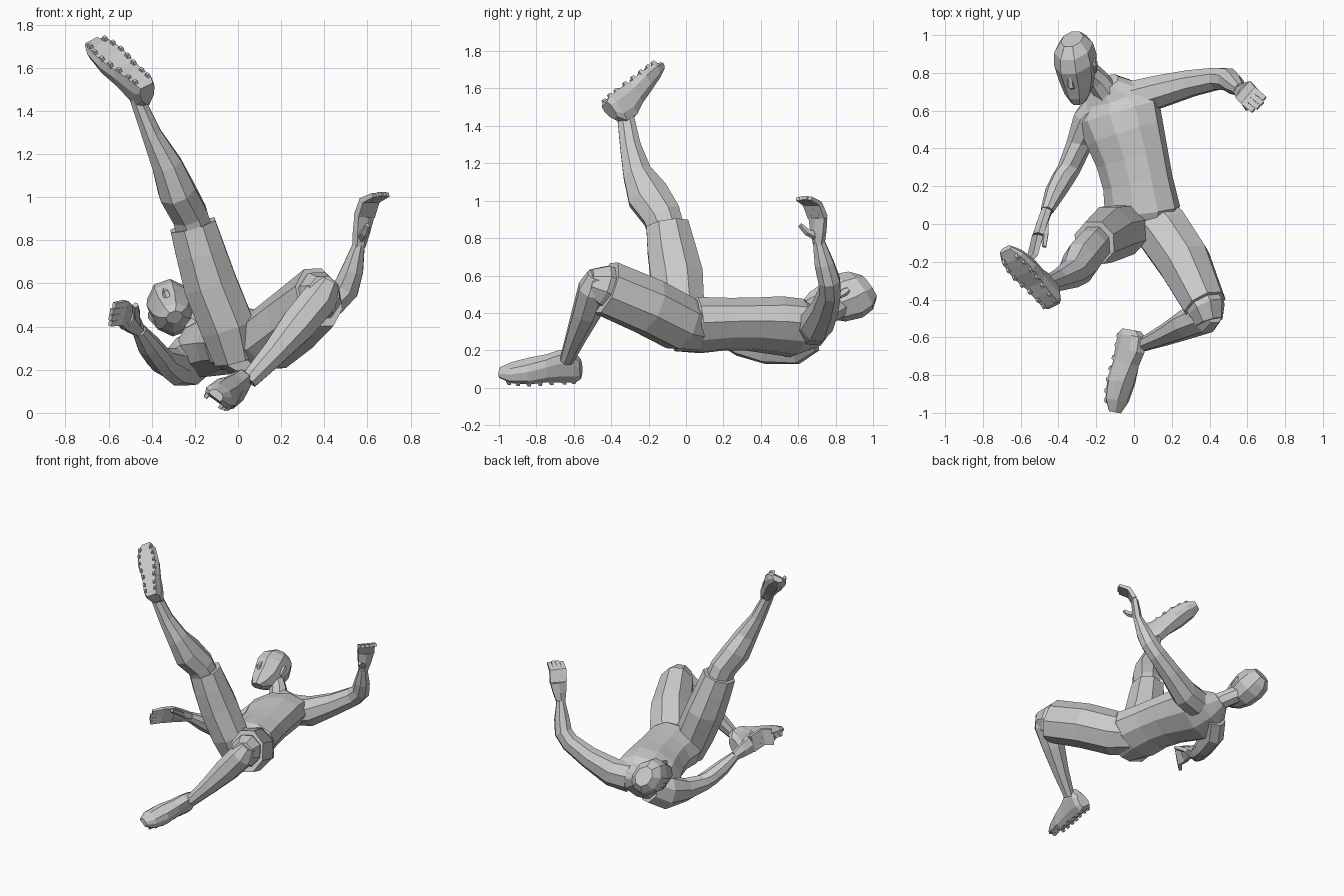
import bpy, bmesh, math
from mathutils import Vector as V


def mesh_object(name, bm):
    bmesh.ops.recalc_face_normals(bm, faces=bm.faces[:])
    me = bpy.data.meshes.new(name)
    bm.to_mesh(me)
    bm.free()
    ob = bpy.data.objects.new(name, me)
    bpy.context.collection.objects.link(ob)
    return ob


def skin(bm, rings):
    """Join rings of points with quads and cap both ends."""
    vs = [[bm.verts.new(p) for p in r] for r in rings]
    n = len(vs[0])
    for a, b in zip(vs, vs[1:]):
        for i in range(n):
            j = (i + 1) % n
            bm.faces.new((a[i], a[j], b[j], b[i]))
    bm.faces.new(vs[0])
    bm.faces.new(vs[-1])


def tube(bm, stations, axis, n=8):
    """stations: (x, y, z, half width along axis, half depth)."""
    pts = [V(s[:3]) for s in stations]
    rings = []
    for i, s in enumerate(stations):
        t = (pts[min(i + 1, len(pts) - 1)] - pts[max(i - 1, 0)]).normalized()
        a = V(axis)
        a = (a - t * a.dot(t) * 0.7).normalized()
        b = t.cross(a).normalized()
        rings.append([pts[i] + a * s[3] * math.cos(k) + b * s[4] * math.sin(k)
                      for k in [(j + 0.5) * math.tau / n for j in range(n)]])
    skin(bm, rings)


def limb(name, stations, axis, n=8):
    bm = bmesh.new()
    tube(bm, stations, axis, n)
    return mesh_object(name, bm)


def shoe(name, heel, fwd, up):
    bm = bmesh.new()
    heel, f = V(heel), V(fwd).normalized()
    u = V(up)
    u = (u - f * u.dot(f)).normalized()
    s = f.cross(u)
    outline = [(-.85, 0), (.85, 0), (1.05, .3), (.85, .75), (.45, 1), (-.45, 1), (-.85, .75), (-1.05, .3)]
    rows = [(-.01, .04, .015, .11), (.02, .055, 0, .16), (.1, .056, 0, .165), (.17, .06, .006, .135),
            (.27, .074, 0, .108), (.37, .066, .004, .08), (.435, .035, .02, .055)]
    skin(bm, [[heel + f * d + s * w * a + u * (lo + (hi - lo) * h) for a, h in outline]
              for d, w, lo, hi in rows])
    # studs along both edges of the sole
    for d, w in ((.03, .036), (.08, .038), (.15, .042), (.21, .05), (.27, .055), (.33, .052), (.38, .042)):
        for side in (-w, w):
            c = heel + f * d + s * side
            tube(bm, [(*(c + u * .01), .022, .014), (*(c - u * .013), .012, .01)], f, 4)
    return mesh_object(name, bm)


def hand(name, wrist, knuckle, mid, tip, axis, thumb):
    bm = bmesh.new()
    w, k, m, t = map(V, (wrist, knuckle, mid, tip))
    a = V(axis).normalized()
    tube(bm, [(*w, .034, .03), (*w.lerp(k, .5), .052, .03), (*k, .064, .026)], a, 6)
    for i, cut in enumerate((.85, .97, 1, .9)):
        o = a * (i - 1.5) * .029
        tube(bm, [(*(k + o), .021, .022), (*(m + o), .021, .02),
                  (*(m.lerp(t, cut) + o), .018, .014)], a, 4)
    tube(bm, [(*w.lerp(k, .25), .024, .024), (*w.lerp(V(thumb), .65), .02, .02),
              (*thumb, .013, .013)], a, 5)
    return mesh_object(name, bm)


# Torso lying back, with shoulders rolled to one side
limb("torso", [(.04, -.08, .30, .13, .11), (.045, .07, .335, .205, .15), (.02, .22, .34, .192, .138),
               (-.01, .35, .34, .20, .138), (-.05, .48, .335, .218, .15), (-.085, .59, .32, .235, .148),
               (-.11, .68, .325, .18, .11), (-.15, .75, .37, .075, .065)], (.9, .25, .3), 10)
limb("neck", [(-.12, .66, .35, .07, .065), (-.19, .76, .395, .062, .06),
              (-.28, .84, .45, .06, .06)], (1, .3, .2))

# Head, lofted from chin to crown, chin tucked forward
hc, hu = V((-.305, .845, .475)), V((-.19, .82, .54)).normalized()
hf = V((-.28, -.55, .78))
hf = (hf - hu * hf.dot(hu)).normalized()
hs = hu.cross(hf).normalized()
bm = bmesh.new()
rows = [(-.18, .085, .04, .035), (-.135, .05, .075, .085), (-.06, .015, .1, .122), (.03, 0, .112, .142),
        (.1, -.012, .102, .124), (.15, -.02, .06, .075)]
skin(bm, [[hc + hu * d + hf * (o + b * math.sin(k)) + hs * a * math.cos(k)
           for k in [(j + .5) * math.tau / 8 for j in range(8)]] for d, o, a, b in rows])
# Nose
tube(bm, [(*(hc + hf * .12 + hu * .01), .012, .01), (*(hc + hf * .138 - hu * .05), .018, .016),
          (*(hc + hf * .11 - hu * .075), .016, .01)], hs, 5)
# Ears
for sgn in (-1, 1):
    e = hc + hs * sgn * .098
    tube(bm, [(*(e - hu * .045), .008, .012), (*(e + hs * sgn * .008 + hu * .005), .012, .024),
              (*(e + hs * sgn * .008 + hu * .03), .008, .014)], hs, 5)
mesh_object("head", bm)

# Kicking leg, raised
limb("raised_shorts_leg", [(-.01, .0, .25, .11, .11), (-.05, -.03, .40, .135, .14),
                           (-.13, -.05, .60, .134, .152), (-.175, -.08, .75, .124, .138),
                           (-.21, -.10, .87, .115, .122)], (1, 0, .25))
limb("raised_lower_leg", [(-.19, -.09, .80, .09, .10), (-.225, -.13, .92, .09, .11),
                          (-.285, -.205, 1.03, .092, .12), (-.33, -.262, 1.15, .075, .082),
                          (-.40, -.297, 1.29, .05, .06), (-.47, -.325, 1.46, .036, .047)], (1, 0, .3))
shoe("raised_shoe", (-.43, -.44, 1.532), (-.585, .66, .49), (.05, .66, -.74))

# Planted leg, bent
limb("planted_shorts_leg", [(.06, .06, .32, .14, .13), (.15, -.03, .345, .155, .155),
                            (.265, -.20, .435, .15, .158), (.375, -.43, .535, .12, .155)], (.85, .5, 0))
limb("planted_knee", [(.34, -.37, .51, .10, .12), (.385, -.45, .55, .105, .115),
                      (.40, -.52, .565, .075, .075)], (.85, .5, 0))
limb("planted_lower_leg", [(.42, -.46, .60, .07, .06), (.38, -.49, .53, .09, .09),
                           (.28, -.53, .41, .08, .088), (.17, -.585, .28, .058, .064),
                           (.05, -.637, .15, .038, .044)], (0, 1, 0))
shoe("planted_shoe", (-.045, -.565, .055), (-.17, -.97, 0), (.6, 0, .8))

# Raised arm
limb("raised_arm", [(.0, .67, .33, .095, .11), (.13, .70, .345, .092, .105), (.30, .745, .43, .075, .08),
                    (.44, .77, .515, .062, .07), (.50, .765, .575, .062, .066),
                    (.53, .74, .66, .056, .055), (.56, .71, .78, .034, .03)], (0, 1, 0))
hand("raised_hand", (.56, .71, .77), (.585, .705, .91), (.61, .675, .985), (.67, .625, 1.015),
     (.65, .75, 0), (.60, .61, .87))

# Lowered arm
limb("lowered_arm", [(-.16, .66, .29, .09, .11), (-.235, .57, .24, .085, .125),
                     (-.29, .42, .215, .068, .09), (-.345, .29, .235, .06, .068),
                     (-.375, .24, .265, .06, .064), (-.415, .17, .315, .056, .058),
                     (-.46, .07, .385, .034, .036)], (1, .2, .2))
hand("lowered_hand", (-.46, .075, .385), (-.51, -.06, .44), (-.535, -.16, .465), (-.59, -.22, .455),
     (.25, 0, 1), (-.475, -.12, .5))
